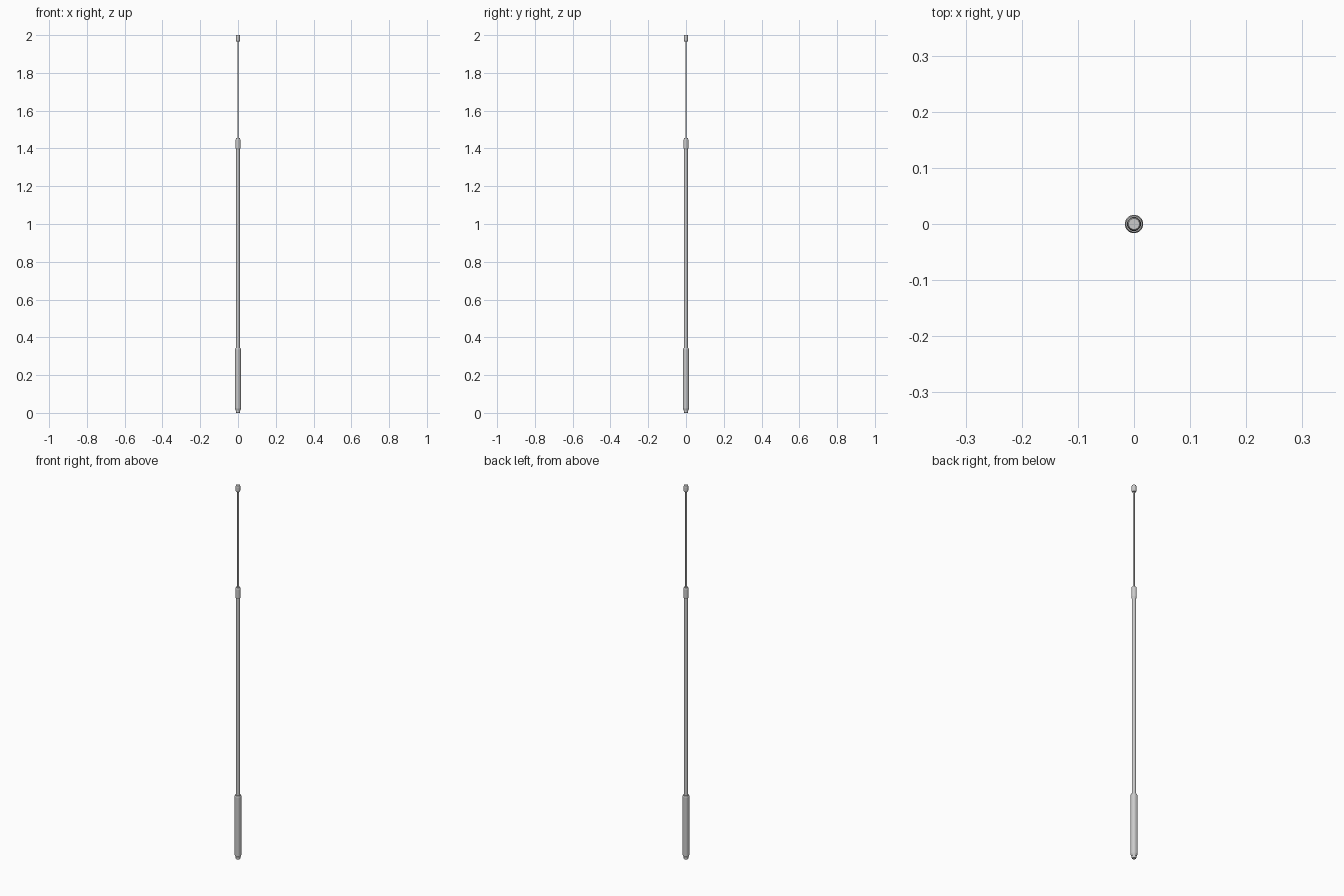
import bpy, bmesh, math

if "Cube" in bpy.data.objects:
    bpy.data.objects.remove(bpy.data.objects["Cube"])

def lathe(name, profile, sides=16):
    """Closed turned part from (radius, z) points, bottom to top."""
    bm = bmesh.new()
    rings = []
    for r, z in profile:
        rings.append([bm.verts.new((r * math.cos(2 * math.pi * (i + .5) / sides),
                                    r * math.sin(2 * math.pi * (i + .5) / sides), z))
                      for i in range(sides)])
    for a, b in zip(rings, rings[1:]):
        for i in range(sides):
            j = (i + 1) % sides
            bm.faces.new((a[i], a[j], b[j], b[i]))
    bm.faces.new(rings[0][::-1])
    bm.faces.new(rings[-1])
    me = bpy.data.meshes.new(name)
    bm.to_mesh(me)
    bm.free()
    ob = bpy.data.objects.new(name, me)
    bpy.context.collection.objects.link(ob)
    return ob

# butt cap under the handle
lathe("end_cap", [(.0095, 0), (.0115, .004), (.0115, .02)])
# thick handle with bevelled ends
lathe("handle_grip", [(.0125, .012), (.0165, .022), (.0165, .336), (.0145, .343)])
# main tube
lathe("main_tube", [(.0105, .335), (.0105, 1.405)])
# collar where the thin rod enters
lathe("collar", [(.0105, 1.395), (.0128, 1.402), (.0128, 1.446), (.0105, 1.455)])
# thin rod
lathe("thin_rod", [(.004, 1.45), (.004, 1.972)], 12)
# tip knob
lathe("tip_knob", [(.009, 1.966), (.0118, 1.972), (.0118, 1.993), (.0098, 2.0)])
